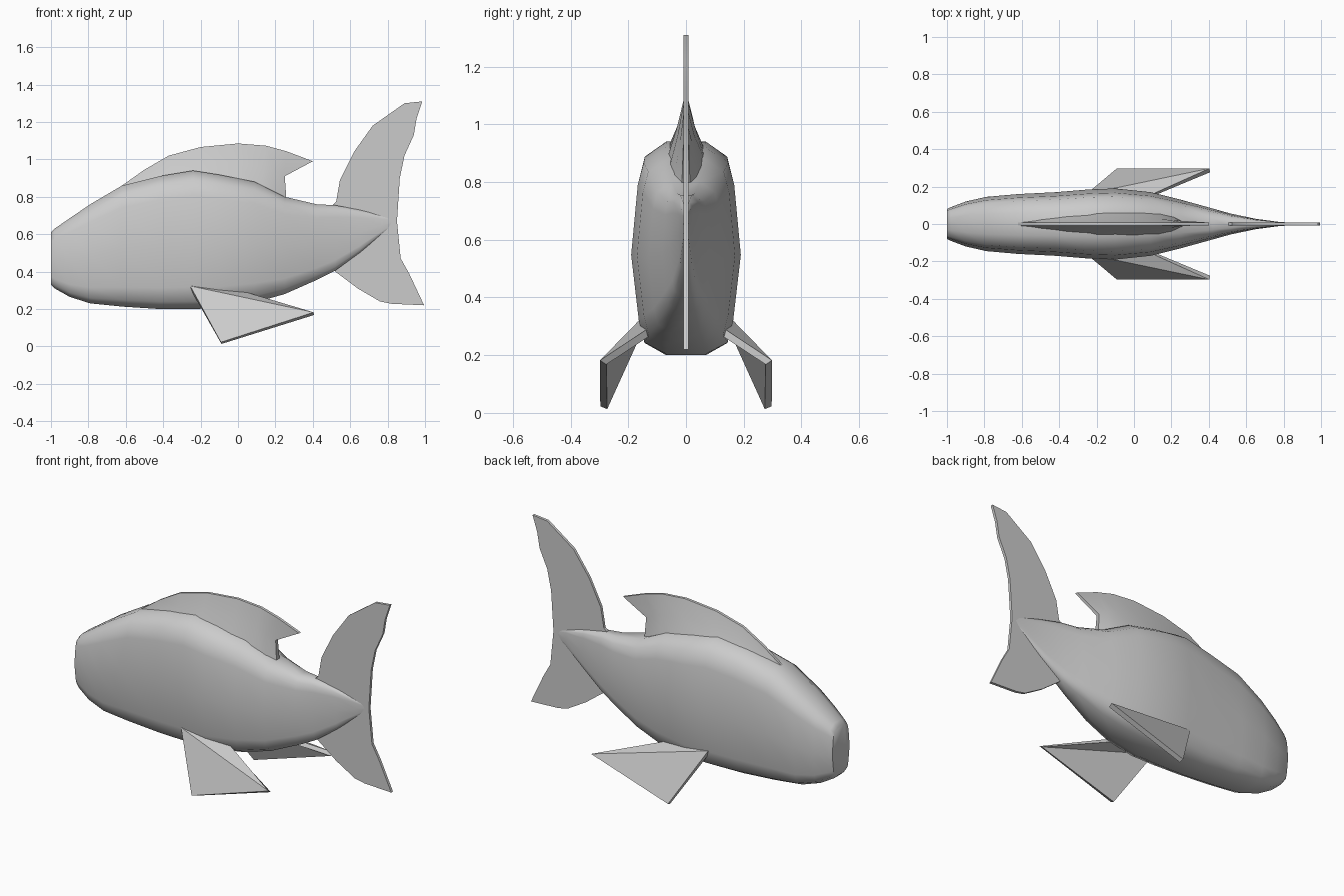
import bpy, bmesh, math

if "Cube" in bpy.data.objects:
    bpy.data.objects.remove(bpy.data.objects["Cube"])


def finish(name, verts, faces, angle=None):
    me = bpy.data.meshes.new(name)
    me.from_pydata(verts, [], faces)
    bm = bmesh.new()
    bm.from_mesh(me)
    bmesh.ops.recalc_face_normals(bm, faces=bm.faces)
    bm.to_mesh(me)
    bm.free()
    ob = bpy.data.objects.new(name, me)
    bpy.context.collection.objects.link(ob)
    if angle:
        bpy.ops.object.select_all(action='DESELECT')
        ob.select_set(True)
        bpy.context.view_layer.objects.active = ob
        bpy.ops.object.shade_smooth_by_angle(angle=math.radians(angle))
    return ob


def loft(name, rings, angle):
    n = len(rings[0])
    verts = [p for r in rings for p in r]
    faces = [(i * n + j, i * n + (j + 1) % n, (i + 1) * n + (j + 1) % n, (i + 1) * n + j)
             for i in range(len(rings) - 1) for j in range(n)]
    faces += [tuple(range(n)), tuple(range(len(verts) - n, len(verts)))]
    return finish(name, verts, faces, angle)


# Body: x, bottom z, top z, half width
stations = [(-1, .33, .61, .08), (-.98, .31, .63, .09), (-.9, .265, .685, .12),
            (-.79, .23, .76, .145), (-.62, .213, .86, .16), (-.42, .2, .91, .17),
            (-.24, .2, .94, .185), (-.1, .205, .918, .19), (.09, .235, .88, .17),
            (.25, .28, .80, .13), (.42, .355, .76, .083), (.52, .405, .755, .055),
            (.65, .50, .73, .028), (.77, .60, .70, .012), (.85, .66, .68, .006)]
section = [(.37, 0), (.76, .055), (.86, .16), (1, .48), (.88, .82), (.77, .93), (.37, 1)]
rings = []
for x, lo, hi, w in stations:
    half = [(x, w * a, lo + (hi - lo) * b) for a, b in section]
    rings.append(half + [(p[0], -p[1], p[2]) for p in reversed(half)])
loft("body", rings, 50)

# Dorsal fin: base, middle and tip (x, z), flaring into the back
columns = [((-.63, .82), (-.62, .84), (-.62, .86), .012), ((-.5, .85), (-.5, .9), (-.5, .945), .04),
           ((-.36, .87), (-.36, .95), (-.37, 1.02), .06), ((-.2, .9), (-.2, .99), (-.2, 1.066), .07),
           ((0, .86), (0, .985), (0, 1.085), .072), ((.12, .82), (.14, .96), (.15, 1.073), .065),
           ((.2, .79), (.2, .94), (.26, 1.043), .045), ((.26, .77), (.25, .91), (.4, .99), .015)]
rings = []
for base, mid, tip, w in columns:
    half = [(base[0], w, base[1]), (mid[0], max(w * .45, .01), mid[1]), (tip[0], .008, tip[1])]
    rings.append(half + [(p[0], -p[1], p[2]) for p in reversed(half)])
loft("dorsal_fin", rings, 40)

# Tail fin: flat plate with a forked outline
outline = [(.50, .75), (.525, .775), (.545, .89), (.62, 1.04), (.72, 1.18), (.89, 1.3), (.985, 1.31),
           (.955, 1.22), (.94, 1.13), (.89, 1.02), (.865, .9), (.85, .67), (.87, .47),
           (.915, .39), (.995, .22), (.82, .228), (.76, .24), (.64, .31), (.52, .4)]
n = len(outline)
verts = [(x, y, z) for y in (-.008, .008) for x, z in outline]
faces = [tuple(range(n)), tuple(range(n, 2 * n))]
faces += [(i, (i + 1) % n, n + (i + 1) % n, n + i) for i in range(n)]
finish("tail_fin", verts, faces, 30)

# Pectoral fins: flat slabs, mirrored
fin = finish("pectoral_fins", [(-.255, .15, .315), (-.09, .285, .018), (.405, .287, .175),
                               (-.05, .09, .305)], [(0, 1, 2), (0, 2, 3)])
solid = fin.modifiers.new("thickness", 'SOLIDIFY')
solid.thickness = .026
solid.offset = 0
mirror = fin.modifiers.new("mirror", 'MIRROR')
mirror.use_axis = (False, True, False)
